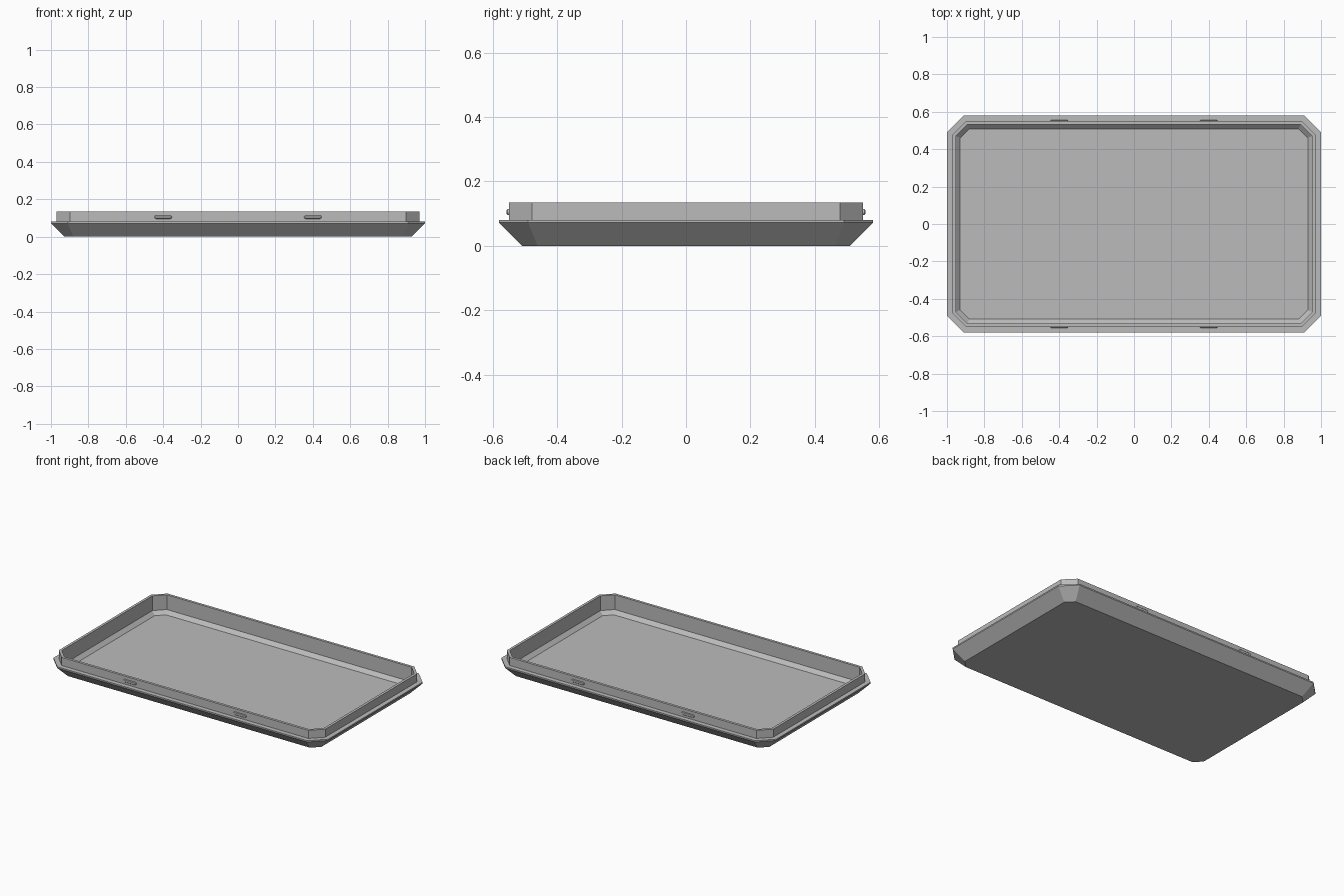
import bpy
import bmesh

cube = bpy.data.objects.get("Cube")
if cube:
    bpy.data.objects.remove(cube, do_unlink=True)

grey = bpy.data.materials.new("plain grey")
grey.use_nodes = True
GREY = (0.5, 0.5, 0.5, 1)
grey.diffuse_color = GREY
grey.node_tree.nodes["Principled BSDF"].inputs["Base Color"].default_value = GREY

HALF_X, HALF_Y, CORNER = 1.0, 0.58, 0.09


def finish(name, bm):
    bmesh.ops.recalc_face_normals(bm, faces=bm.faces[:])
    mesh = bpy.data.meshes.new(name)
    bm.to_mesh(mesh)
    bm.free()
    mesh.materials.append(grey)
    obj = bpy.data.objects.new(name, mesh)
    bpy.context.collection.objects.link(obj)
    return obj


def ring(bm, inset, z):
    """Rectangle with cut corners, offset evenly inward from the rim."""
    x, y = HALF_X - inset, HALF_Y - inset
    c = CORNER - inset * 0.586
    outline = [(x, y - c), (x - c, y), (c - x, y), (-x, y - c),
               (-x, c - y), (c - x, -y), (x - c, -y), (x, c - y)]
    return [bm.verts.new((px, py, z)) for px, py in outline]


# Tray: one section (inset, height) carried round the cut-corner outline
section = [(0.071, 0), (0, 0.072), (0, 0.081), (0.03, 0.081), (0.03, 0.134),
           (0.047, 0.134), (0.047, 0.037), (0.071, 0.014)]
bm = bmesh.new()
rings = [ring(bm, inset, z) for inset, z in section]
for low, high in zip(rings, rings[1:]):
    for i in range(8):
        j = (i + 1) % 8
        bm.faces.new((low[i], low[j], high[j], high[i]))
bm.faces.new(rings[0])
bm.faces.new(rings[-1])
finish("tray", bm)


# Snap ridges: slim rounded bars on the long walls
def snap_ridge(name, x, side):
    bm = bmesh.new()
    bmesh.ops.create_cube(bm, size=1)
    for v in bm.verts:
        v.co.x = v.co.x * 0.092 + x
        v.co.y = v.co.y * 0.012 + side * 0.5505
        v.co.z = v.co.z * 0.018 + 0.105
    upright = [e for e in bm.edges
               if abs(e.verts[0].co.y - e.verts[1].co.y) > 0.01]
    bmesh.ops.bevel(bm, geom=upright, offset=0.008, segments=3,
                    profile=0.5, affect='EDGES')
    outer = [e for e in bm.edges
             if all(v.co.y * side > 0.556 for v in e.verts)]
    bmesh.ops.bevel(bm, geom=outer, offset=0.003, segments=1,
                    affect='EDGES')
    finish(name, bm)


for side, depth in ((-1, "front"), (1, "back")):
    for x, hand in ((-0.4, "right"), (0.4, "left")):
        snap_ridge(f"{depth}_{hand}_snap_ridge", x, side)
